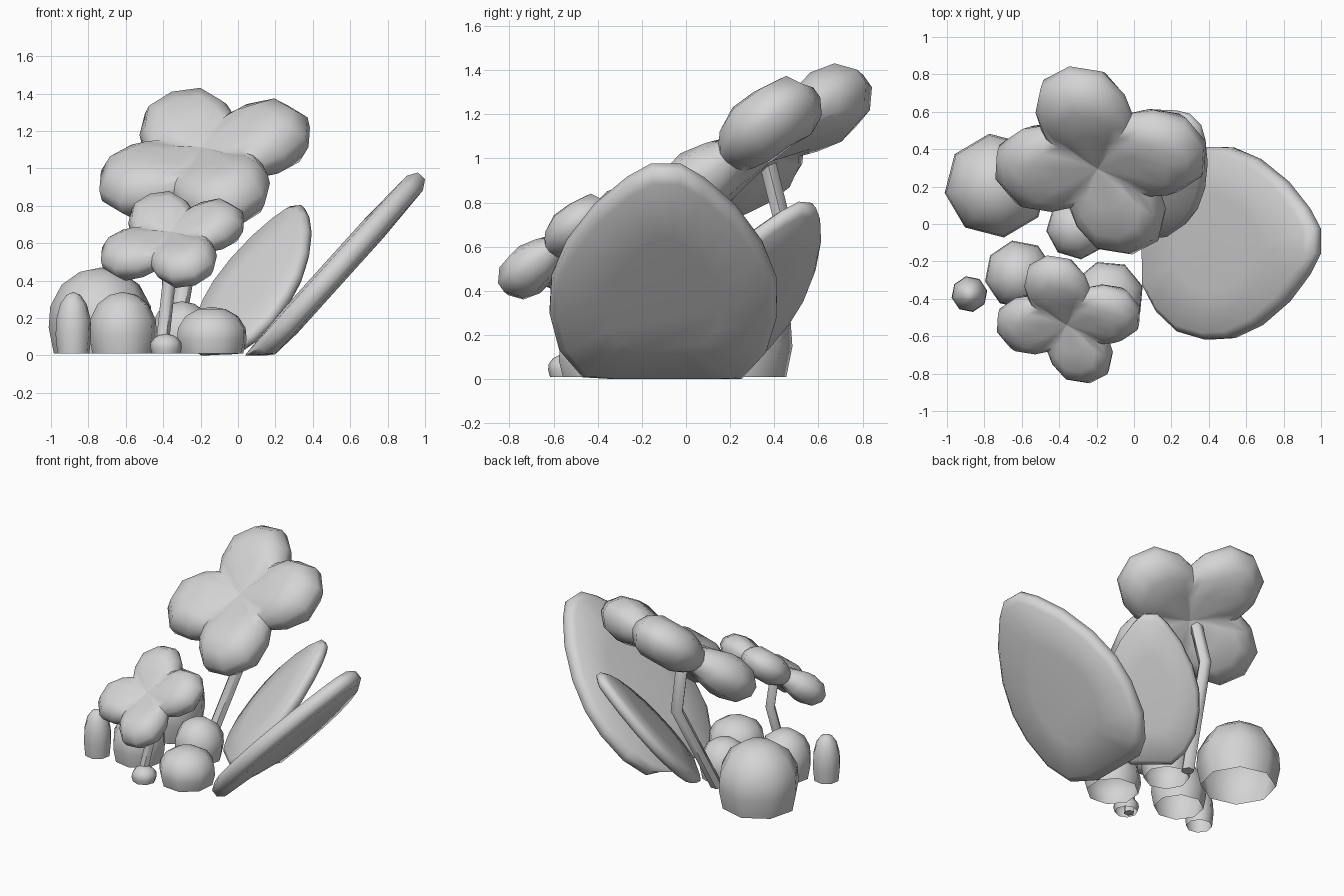
import bpy, bmesh, math
from mathutils import Vector, Matrix

cube = bpy.data.objects.get("Cube")
if cube:
    bpy.data.objects.remove(cube, do_unlink=True)

grey = bpy.data.materials.new("light grey")
grey.use_nodes = True
COLOUR = (0.66, 0.66, 0.66, 1)
grey.diffuse_color = COLOUR
grey.node_tree.nodes["Principled BSDF"].inputs["Base Color"].default_value = COLOUR


def loft(name, rings, capped=True, angle=60):
    """Skin closed rings of points; a ring with one point becomes a pole."""
    bm = bmesh.new()
    loops = [[bm.verts.new(p) for p in ring] for ring in rings]
    for a, b in zip(loops, loops[1:]):
        n = max(len(a), len(b))
        for i in range(n):
            j = (i + 1) % n
            if len(b) == 1:
                bm.faces.new((a[i], a[j], b[0]))
            elif len(a) == 1:
                bm.faces.new((a[0], b[j], b[i]))
            else:
                bm.faces.new((a[i], a[j], b[j], b[i]))
    if capped:
        for end in (loops[0], loops[-1]):
            if len(end) > 2:
                bm.faces.new(end)
    bmesh.ops.recalc_face_normals(bm, faces=bm.faces)
    mesh = bpy.data.meshes.new(name)
    bm.to_mesh(mesh)
    bm.free()
    mesh.materials.append(grey)
    ob = bpy.data.objects.new(name, mesh)
    bpy.context.collection.objects.link(ob)
    bpy.ops.object.select_all(action='DESELECT')
    ob.select_set(True)
    bpy.context.view_layer.objects.active = ob
    bpy.ops.object.shade_smooth_by_angle(angle=math.radians(angle))


# Four-petalled flower heads, tilted forward, with plump petals
normal = Vector((-0.2, -0.57, 0.8)).normalized()
across = Vector((0.93, 0.125, 0.34))
across = (across - normal * across.dot(normal)).normalized()
up = normal.cross(across)
TILT = Matrix((across, up, normal)).transposed()


def flower(name, centre, size):
    outline = []
    for q in range(4):
        turn = Matrix.Rotation(q * math.pi / 2, 3, 'Z')
        for deg in (-85, -42, 0, 42, 85):
            a = math.radians(deg)
            outline.append(turn @ Vector((0.355 + 0.24 * math.cos(a), 0.25 * math.sin(a), 0)))
        outline.append(turn @ Vector((0.255, 0.255, 0)))

    def place(p):
        return Vector(centre) + TILT @ (p * size)

    def ring(scale, height):
        # petals are thicker than the valleys between them
        return [place(p * scale + normal_z * height * min(1, 0.6 + 2 * (p.length - 0.36)))
                for p in outline]

    normal_z = Vector((0, 0, 1))
    rings = [[place(normal_z * -0.08)]]
    for scale, height in ((0.4, -0.115), (0.68, -0.15), (0.88, -0.12), (1, -0.035),
                          (1, 0.035), (0.88, 0.12), (0.68, 0.15), (0.4, 0.115)):
        rings.append(ring(scale, height))
    rings.append([place(normal_z * 0.08)])
    loft(name, rings)


flower("large_flower", (-0.178, 0.34, 1.05), 1)
flower("small_flower", (-0.35, -0.51, 0.62), 0.68)


# Bent stems
def stem(name, path, radius):
    rings = []
    for p in path:
        rings.append([(p[0] + radius * math.cos(i * math.pi / 3),
                       p[1] + radius * math.sin(i * math.pi / 3), p[2]) for i in range(6)])
    loft(name, rings)


stem("large_stem", [(-0.35, 0.14, 0.01), (-0.24, 0.45, 0.66), (-0.23, 0.37, 0.98)], 0.045)
stem("small_stem", [(-0.41, -0.54, 0.01), (-0.37, -0.45, 0.38), (-0.37, -0.5, 0.58)], 0.035)


# Leaves: thick ovals with rounded rims, cut off at the ground
HALF_WIDTH = ((0, 0.42), (0.08, 0.7), (0.2, 0.91), (0.36, 1), (0.5, 0.99),
              (0.66, 0.86), (0.82, 0.62), (0.94, 0.34), (1, 0.13))


def leaf(name, base, tip, side, half_width, thick):
    base, tip = Vector(base), Vector(tip)
    axis = tip - base
    side = Vector(side)
    side = (side - axis * side.dot(axis) / axis.length_squared).normalized()
    face = axis.normalized().cross(side)
    middle = base + axis * 0.45
    outline = [base + axis * t + side * w * half_width for t, w in HALF_WIDTH]
    outline += [base + axis * t - side * w * half_width for t, w in reversed(HALF_WIDTH)]
    rings = []
    for scale, h in ((0.5, -1.1), (0.93, -0.9), (1, -0.4),
                     (1, 0.4), (0.93, 0.9), (0.5, 1.1)):
        ring = [middle + (p - middle) * scale + face * h * thick for p in outline]
        for p in ring:
            p.z = max(p.z, 0)
        rings.append(ring)
    loft(name, rings)


leaf("large_leaf", (0.06, -0.11, -0.06), (0.98, -0.09, 0.96), (0, 1, 0), 0.515, 0.065)
leaf("small_leaf", (-0.11, 0.05, 0.01), (0.32, 0.55, 0.79), (0.66, -0.75, 0), 0.325, 0.045)


# Rounded pebbles, hollow and open underneath
DOME = ((0, 0.9), (0.3, 1), (0.55, 0.97), (0.8, 0.75), (0.95, 0.4))


def pebble(name, x, y, radius, height, spin):
    rings = []
    for z, r in DOME:
        rings.append([(x + radius * r * math.cos(i * math.pi / 4 + spin),
                       y + radius * r * math.sin(i * math.pi / 4 + spin),
                       0.01 + z * (height - 0.01)) for i in range(8)])
    rings.append([(x, y, height)])
    loft(name, rings, capped=False)


pebble("large_pebble", -0.735, 0.205, 0.28, 0.47, 0.14)
pebble("middle_pebble", -0.615, -0.27, 0.185, 0.34, 0.2)
pebble("front_pebble", -0.14, -0.39, 0.195, 0.26, 0.3)
pebble("back_pebble", -0.3, -0.02, 0.17, 0.29, 0.1)
pebble("tall_pebble", -0.88, -0.375, 0.097, 0.34, 0.2)
pebble("tiny_pebble", -0.385, -0.54, 0.085, 0.115, 0)
